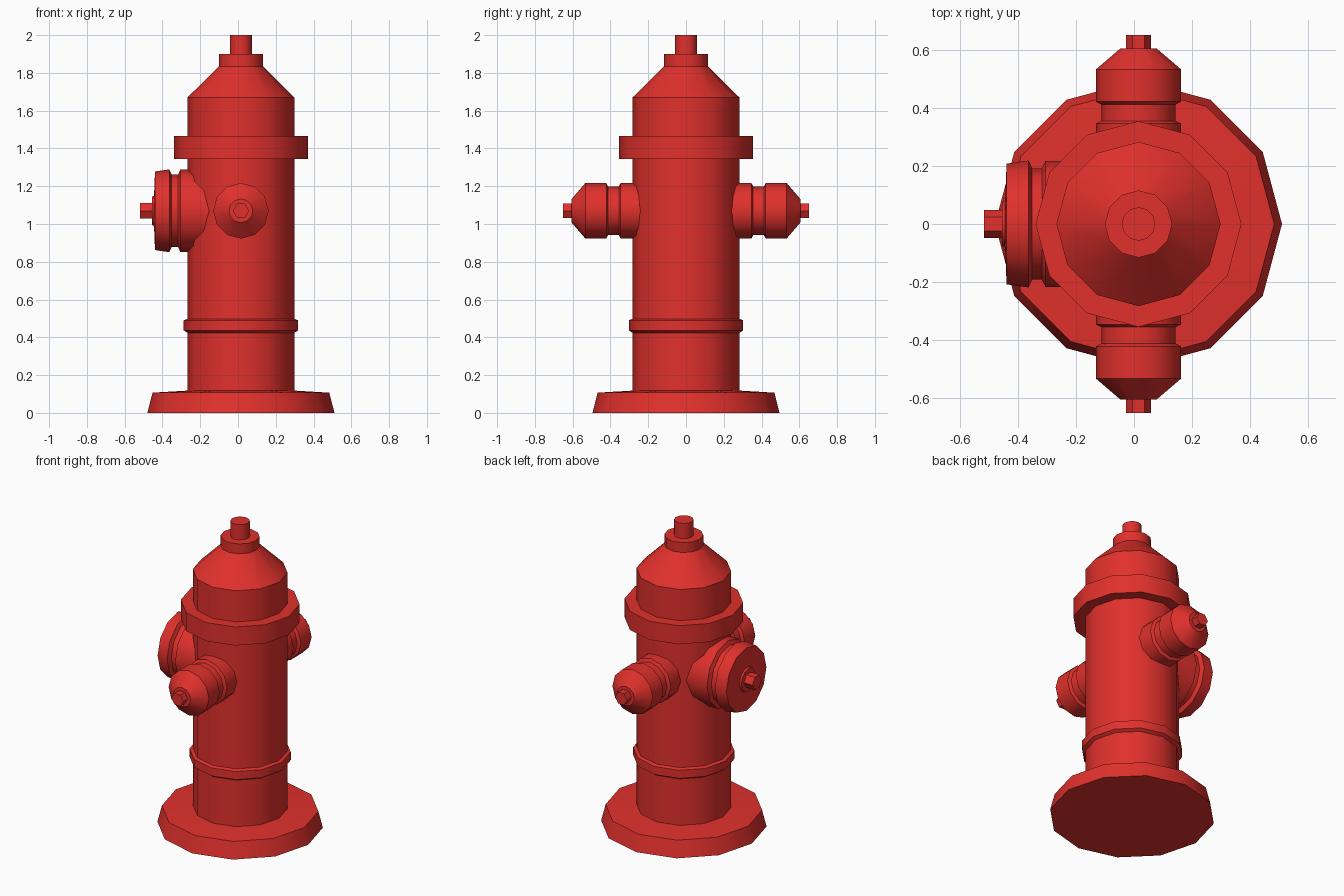
import bpy, bmesh
from math import pi, radians
from mathutils import Matrix

if "Cube" in bpy.data.objects:
    bpy.data.objects.remove(bpy.data.objects["Cube"])

CX = 0.0155          # barrel axis
NOZZLE_Z = 1.07      # height of all three outlets

red = bpy.data.materials.new("red_paint")
red.diffuse_color = (0.75, 0.03, 0.025, 1)
red.use_nodes = True
red.node_tree.nodes["Principled BSDF"].inputs["Base Color"].default_value = red.diffuse_color


def lathe(name, profile, sides=12, turn=Matrix(), z=0, phase=0, mirror=False):
    """Spin (radius, distance) points round an axis, then aim that axis with 'turn'."""
    bm = bmesh.new()
    vs = [bm.verts.new((r, 0, d)) for r, d in profile]
    edges = [bm.edges.new(pair) for pair in zip(vs, vs[1:])]
    bmesh.ops.spin(bm, geom=vs + edges, cent=(0, 0, 0), axis=(0, 0, 1),
                   angle=2 * pi, steps=sides)
    bmesh.ops.remove_doubles(bm, verts=bm.verts[:], dist=0.0005)
    bmesh.ops.recalc_face_normals(bm, faces=bm.faces[:])
    bm.transform(Matrix.Translation((CX, 0, z)) @ turn @ Matrix.Rotation(phase, 4, 'Z'))
    mesh = bpy.data.meshes.new(name)
    bm.to_mesh(mesh)
    bm.free()
    mesh.materials.append(red)
    ob = bpy.data.objects.new(name, mesh)
    bpy.context.collection.objects.link(ob)
    bpy.ops.object.select_all(action='DESELECT')
    ob.select_set(True)
    bpy.context.view_layer.objects.active = ob
    bpy.ops.object.shade_smooth_by_angle(angle=radians(35))
    if mirror:
        mod = ob.modifiers.new("opposite_side", 'MIRROR')
        mod.use_axis = (False, True, False)
    return ob


# Upright body, bottom to top
lathe("base_plate", [(0, 0), (0.495, 0), (0.468, 0.107), (0.283, 0.118)])
lathe("barrel", [(0.283, 0.112), (0.283, 1.67)])
lathe("lower_ring", [(0.283, 0.424), (0.303, 0.437), (0.303, 0.49), (0.283, 0.498)])
lathe("upper_flange", [(0.283, 1.343), (0.355, 1.343), (0.355, 1.465), (0.283, 1.465)])
lathe("bonnet", [(0.283, 1.67), (0.116, 1.835), (0.116, 1.9), (0.058, 1.9)])
lathe("top_stem", [(0.058, 1.9), (0.058, 2.0), (0, 2.0)])

# Pair of hose outlets on front and back
to_front = Matrix.Rotation(pi / 2, 4, 'X')
lathe("hose_outlet",
      [(0.147, 0.22), (0.147, 0.346), (0.128, 0.356), (0.128, 0.412),
       (0.147, 0.422), (0.147, 0.533), (0.063, 0.605), (0, 0.605)],
      turn=to_front, z=NOZZLE_Z, mirror=True)
lathe("hose_outlet_nut", [(0.043, 0.6), (0.043, 0.652), (0, 0.652)],
      sides=6, turn=to_front, z=NOZZLE_Z, mirror=True)

# Large pumper outlet on the left (distances measured from the barrel axis)
to_left = Matrix.Rotation(-pi / 2, 4, 'Y')
lathe("pumper_outlet",
      [(0.218, 0.15), (0.218, 0.321), (0.192, 0.333), (0.192, 0.367),
       (0.219, 0.379), (0.208, 0.455), (0.08, 0.46), (0.075, 0.471), (0, 0.471)],
      turn=to_left, z=NOZZLE_Z)
lathe("pumper_outlet_nut", [(0.048, 0.46), (0.048, 0.533), (0, 0.533)],
      sides=6, turn=to_left, z=NOZZLE_Z, phase=pi / 6)
